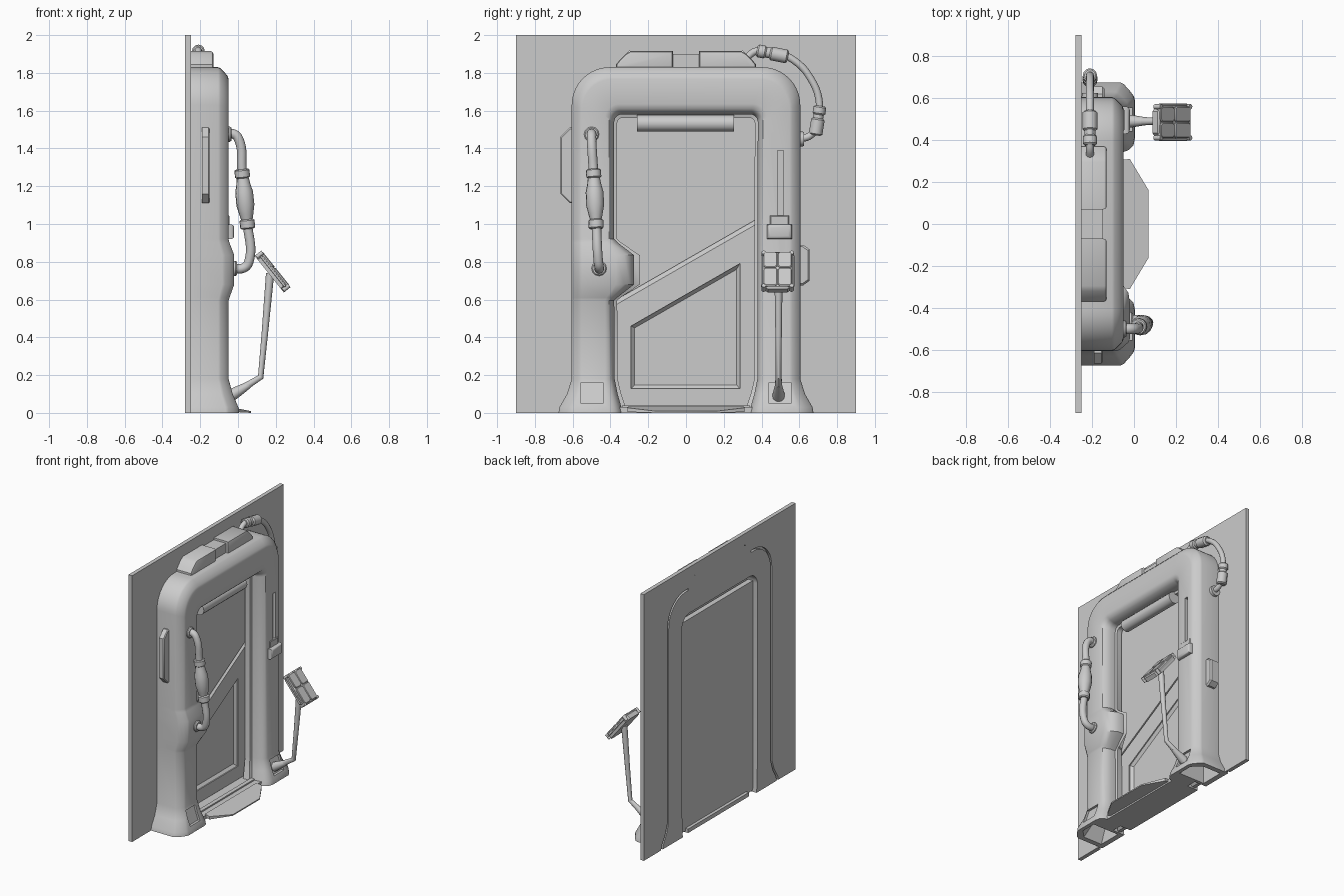
import bpy, bmesh, math
from mathutils import Vector

cube = bpy.data.objects.get("Cube")
if cube:
    bpy.data.objects.remove(cube, do_unlink=True)

BACK, WALL = -0.28, -0.25


def finish(ob, angle=35):
    bpy.ops.object.select_all(action='DESELECT')
    ob.select_set(True)
    bpy.context.view_layer.objects.active = ob
    if ob.type == 'CURVE':
        bpy.ops.object.convert(target='MESH')
        ob = bpy.context.view_layer.objects.active
    bpy.ops.object.shade_smooth_by_angle(angle=math.radians(angle))
    return ob


def from_bmesh(name, bm):
    bmesh.ops.recalc_face_normals(bm, faces=bm.faces)
    me = bpy.data.meshes.new(name)
    bm.to_mesh(me)
    bm.free()
    ob = bpy.data.objects.new(name, me)
    bpy.context.collection.objects.link(ob)
    return finish(ob)


def prism(name, outline, x0, x1, bevel=0, segments=1):
    """Extrude a (y, z) outline along x and bevel its front rim."""
    bm = bmesh.new()
    base = bm.faces.new([bm.verts.new((x0, y, z)) for y, z in outline])
    new = bmesh.ops.extrude_face_region(bm, geom=[base], use_keep_orig=True)['geom']
    bmesh.ops.translate(bm, vec=(x1 - x0, 0, 0),
                        verts=[v for v in new if isinstance(v, bmesh.types.BMVert)])
    if bevel:
        rim = [e for e in new if isinstance(e, bmesh.types.BMEdge)]
        bmesh.ops.recalc_face_normals(bm, faces=bm.faces)
        bmesh.ops.bevel(bm, geom=rim, offset=bevel, segments=segments, profile=0.5, affect='EDGES')
    return from_bmesh(name, bm)


def rect(y0, y1, z0, z1):
    return [(y0, z0), (y1, z0), (y1, z1), (y0, z1)]


def loft(name, rings):
    bm = bmesh.new()
    rows = [[bm.verts.new(p) for p in ring] for ring in rings]
    n = len(rows[0])
    for a, b in zip(rows, rows[1:]):
        for i in range(n):
            bm.faces.new((a[i], a[(i + 1) % n], b[(i + 1) % n], b[i]))
    bm.faces.new(rows[0])
    bm.faces.new(rows[-1])
    return from_bmesh(name, bm)


def tube(name, points, radii, smooth=False):
    """Round tube through points; radii is one number or one per point."""
    if not isinstance(radii, (list, tuple)):
        radii = [radii] * len(points)
    cu = bpy.data.curves.new(name, 'CURVE')
    cu.dimensions = '3D'
    cu.bevel_depth, cu.bevel_resolution, cu.use_fill_caps = 1, 4, True
    sp = cu.splines.new('BEZIER' if smooth else 'POLY')
    pts = sp.bezier_points if smooth else sp.points
    pts.add(len(points) - 1)
    for p, co, r in zip(pts, points, radii):
        p.co = co if smooth else (*co, 1)
        p.radius = r
        if smooth:
            p.handle_left_type = p.handle_right_type = 'AUTO'
    ob = bpy.data.objects.new(name, cu)
    bpy.context.collection.objects.link(ob)
    return finish(ob)


def turned(name, a, b, profile):
    """Turned part from a to b; profile holds (fraction, radius)."""
    a, b = Vector(a), Vector(b)
    return tube(name, [a.lerp(b, t) for t, r in profile], [r for t, r in profile])


def cut(ob, cutter):
    cutter.hide_render = True
    mod = ob.modifiers.new("cut", 'BOOLEAN')
    mod.operation, mod.object, mod.solver = 'DIFFERENCE', cutter, 'EXACT'
    bpy.context.view_layer.objects.active = ob
    bpy.ops.object.modifier_apply(modifier=mod.name)
    bpy.data.objects.remove(cutter, do_unlink=True)
    finish(ob)


# Arch stations: outer point, inner point, front depth, inward bulge
half = [((0.675, 0), (0.335, 0), 0.005, 0), ((0.67, 0.03), (0.342, 0.03), 0.002, 0),
        ((0.63, 0.1), (0.362, 0.1), -0.028, 0), ((0.605, 0.18), (0.378, 0.18), -0.05, 0)]
for i in range(11):
    a = math.radians(9 * i)
    c, s = math.cos(a), math.sin(a)
    half.append(((0.405 + 0.2 * c, 1.63 + 0.2 * s), (0.34 + 0.04 * c, 1.54 + 0.04 * s), -0.05, 0))
mirrored = [((-o[0], o[1]), (-i[0], i[1]), x, b) for o, i, x, b in reversed(half)]
# Swelling of the right leg that carries the grab handle
swell = [((-0.605, z), (-0.38, z), x, b) for z, x, b in
         ((0.92, -0.05, 0), (0.9, -0.045, 0.02), (0.835, -0.02, 0.105),
          (0.68, -0.02, 0.105), (0.61, -0.045, 0.015), (0.595, -0.05, 0))]
stations = half + mirrored[:-4] + swell + mirrored[-4:]


def across(st, t):
    return Vector(st[0]).lerp(Vector(st[1]), t)


# Frame cross-section: fraction from outer to inner edge, depth
section = [(0, BACK), (0, -0.262), (-0.06, -0.262), (-0.06, WALL), (0, WALL), (0, -0.105),
           (0.025, -0.092), (0.11, -0.071), (0.19, -0.055), (0.25, -0.05), (0.78, -0.05),
           (0.88, -0.056), (0.95, -0.075), (1, -0.11), (1, -0.15), (1.07, -0.155), (1.07, -0.195),
           (0.7, -0.195), (0.7, BACK)]
rings = []
for st in stations:
    k = (st[2] - WALL) / 0.2
    ring = []
    for t, x in section:
        y, z = across(st, t)
        push = st[3] * max(0, (t - 0.5) / 0.5) if x > -0.195 else 0
        ring.append((WALL + (x - WALL) * k if x > WALL else x, y + push, z))
    rings.append(ring)
frame = loft("door_frame", rings)

# Hollow feet, recessed foot panels and the slider slot
for side in (-1, 1):
    cut(frame, loft("cavity_cutter", [
        [(x, side * y, z) for x, y in ((-0.24, y0), (x1, y0), (x1, y1 - 0.06), (x1 - 0.06, y1), (-0.24, y1))]
        for z, y0, y1, x1 in ((-0.01, 0.46, 0.64, -0.02), (0.15, 0.46, 0.58, -0.09))]))
    ring = lambda y: [(x, y, z) for x, z in ((0.03, 0.05), (-0.025, 0.05), (-0.062, 0.16), (0.03, 0.16))]
    cut(frame, loft("foot_cutter", [ring(side * 0.44), ring(side * 0.555)]))
cut(frame, prism("slot_cutter", rect(0.485, 0.515, 1.03, 1.39), -0.075, 0))

# Wall plate with the arch and top housing cut out of it
pod = [(0.372, 1.845), (0.3, 1.915), (0.07, 1.915), (0.07, 1.9)]
inside = [tuple(across(st, -0.06)) for st in half] + pod
prism("wall_plate", [(-0.9, 0), (-0.9, 2), (0.9, 2), (0.9, 0)] + inside
      + [(-y, z) for y, z in reversed(inside)], BACK, WALL)

# Housing on top of the arch
for side, word in ((-1, "right"), (1, "left")):
    shape = [(0.07, 1.8), (0.37, 1.8), (0.37, 1.845), (0.35, 1.87), (0.32, 1.9), (0.295, 1.915), (0.07, 1.915)]
    prism("top_housing_" + word, [(side * y, z) for y, z in shape], BACK, -0.13, 0.015, 2)
prism("top_housing_centre", rect(-0.07, 0.07, 1.8, 1.9), BACK, -0.15)

# Door leaves split on a slope, with edges tucked behind the frame
prism("upper_door", [(-0.44, 0.558), (0.44, 1.063), (0.44, 1.585), (-0.44, 1.585)], -0.247, -0.207)
lower = prism("lower_door", [(-0.44, 0.01), (0.44, 0.01), (0.44, 1.063), (-0.44, 0.558)], -0.247, -0.2, 0.022)
cut(lower, prism("panel_cutter", [(-0.29, 0.13), (0.285, 0.13), (0.285, 0.79), (-0.29, 0.46)], -0.15, -0.226, 0.018))

# Roller above the door
tube("header_roller", [(-0.145, -0.26, 1.533), (-0.145, 0.255, 1.533)], 0.044)

# Threshold and sloping step
prism("threshold", rect(-0.36, 0.36, 0, 0.03), -0.27, -0.05)
prism("threshold_rail", rect(-0.34, 0.34, 0.02, 0.04), -0.13, -0.1)
step = [(-0.06, 0.305), (-0.02, 0.31), (0.07, 0.16)]
step += [(x, -y) for x, y in reversed(step)]
height = lambda x: 0.035 - 0.2 * (x + 0.06)
loft("door_step", [[(x, y, max(0, height(x) - 0.022)) for x, y in step],
                   [(x, y, height(x)) for x, y in step]])

# Side fins
prism("right_fin", [(-0.59, 1.51), (-0.615, 1.51), (-0.665, 1.46), (-0.665, 1.16), (-0.615, 1.11),
                    (-0.59, 1.11)], -0.19, -0.15, 0.006)
prism("left_fin", [(0.59, 0.89), (0.62, 0.89), (0.655, 0.865), (0.655, 0.7), (0.62, 0.675),
                   (0.59, 0.675)], -0.21, -0.14, 0.01)

# Grab handle with grip and flanges
tube("handle_bar", [(-0.06, -0.5, 1.475), (-0.02, -0.5, 1.475), (0.003, -0.5, 1.45), (0.022, -0.49, 1.28),
                    (0.05, -0.475, 1.0), (0.06, -0.465, 0.81), (0.035, -0.46, 0.77), (-0.04, -0.46, 0.765)],
     0.025, True)
turned("handle_grip", (0.02, -0.49, 1.29), (0.052, -0.475, 0.975),
       [(0, 0.034), (0.02, 0.04), (0.13, 0.04), (0.15, 0.032), (0.25, 0.037), (0.38, 0.047), (0.6, 0.048),
        (0.75, 0.038), (0.84, 0.031), (0.86, 0.04), (0.98, 0.04), (1, 0.034)])
for y, z, x in ((-0.5, 1.475, -0.06), (-0.46, 0.765, -0.03)):
    turned("handle_flange", (x, y, z), (x + 0.025, y, z), [(0, 0.04), (0.7, 0.04), (1, 0.034)])

# Slider on the left leg
prism("slider_block", rect(0.445, 0.545, 0.98, 1.045), -0.07, -0.045, 0.004)
prism("slider_knob", rect(0.43, 0.56, 0.92, 0.998), -0.06, -0.02, 0.018, 3)

# Lever arm
Y = 0.49
tube("lever_arm", [(0.0, Y, 0.115), (0.12, Y, 0.19), (0.142, Y, 0.42), (0.17, Y, 0.74)],
     [0.022, 0.016, 0.017, 0.022])
turned("lever_socket", (-0.05, Y, 0.085), (0.06, Y, 0.15), [(0, 0.034), (0.35, 0.03), (1, 0.018)])


# Tilted lever head with pads and side guards
def octagon(w, h, c, y=0, z=0):
    q = [(w, h - c), (w - c, h)]
    q += [(-a, b) for a, b in reversed(q)]
    return [(y + a, z + b) for a, b in q + [(-a, -b) for a, b in q]]


head = [prism("lever_head", octagon(0.08, 0.124, 0.028), -0.025, 0.014, 0.008)]
for s in (-1, 1):
    for z, h in ((0.064, 0.053), (-0.052, 0.061)):
        head.append(prism("lever_pad", octagon(0.037, h, 0.012, s * 0.038, z), 0, 0.022, 0.004))
    head.append(tube("lever_guard", [(0, s * 0.06, -0.115), (0, s * 0.084, -0.1),
                                     (0, s * 0.084, 0.1), (0, s * 0.06, 0.115)], 0.006))
    for z in (-0.112, 0.112):
        head.append(turned("guard_stud", (-0.02, s * 0.074, z), (0.02, s * 0.074, z), [(0, 0.012), (1, 0.012)]))
for ob in head:
    ob.rotation_euler.y = -0.675
    ob.location = (0.185, 0.485, 0.75)

# Hose from the housing to the side
X = -0.21
tube("hose", [(X, 0.32, 1.88), (X, 0.37, 1.915), (X, 0.47, 1.91), (X, 0.58, 1.86), (X, 0.66, 1.77),
              (X, 0.705, 1.65), (X, 0.695, 1.54), (X, 0.66, 1.47), (X, 0.59, 1.45)], 0.019, True)
collar = [(0, 0.026), (0.05, 0.034), (0.25, 0.034), (0.3, 0.027), (0.42, 0.027), (0.47, 0.036),
          (0.95, 0.036), (1, 0.026)]
turned("hose_coupling_top", (X, 0.375, 1.918), (X, 0.54, 1.885), collar)
turned("hose_coupling_side", (X, 0.71, 1.625), (X, 0.685, 1.47), collar)
turned("hose_flange", (X, 0.6, 1.45), (X, 0.625, 1.45), [(0, 0.04), (1, 0.038)])
